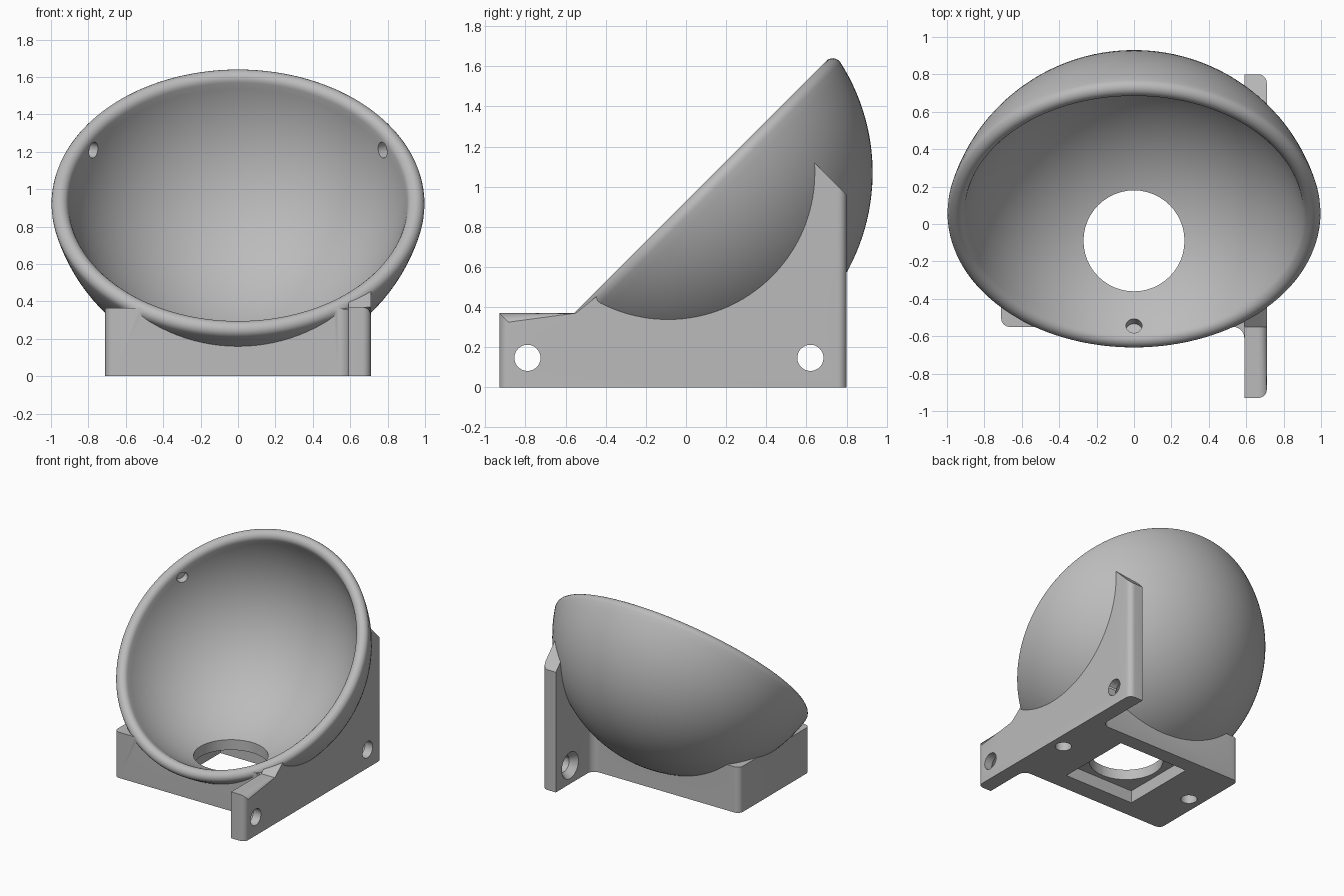
import bpy, bmesh
from math import sin, cos, acos, pi, radians
from mathutils import Vector, Matrix

cube = bpy.data.objects.get("Cube")
if cube:
    bpy.data.objects.remove(cube, do_unlink=True)

grey = bpy.data.materials.new("light_grey")
grey.use_nodes = True
grey.diffuse_color = (0.5, 0.5, 0.5, 1)
grey.node_tree.nodes["Principled BSDF"].inputs["Base Color"].default_value = (0.5, 0.5, 0.5, 1)

CENTRE = Vector((0, -0.09, 1.07))      # centre of the spherical bowl
OUTER, INNER = 1.02, 0.928
MID, TUBE = (OUTER + INNER) / 2, (OUTER - INNER) / 2
TILT = Matrix.Translation(CENTRE) @ Matrix.Rotation(radians(45), 4, 'X')
FLOOR = -0.2                           # solids run below ground, then get trimmed


def finish(bm, name):
    bmesh.ops.recalc_face_normals(bm, faces=bm.faces)
    mesh = bpy.data.meshes.new(name)
    bm.to_mesh(mesh)
    bm.free()
    mesh.materials.append(grey)
    ob = bpy.data.objects.new(name, mesh)
    bpy.context.collection.objects.link(ob)
    return ob


def prism(name, points, vector, rounded=None, radius=0.045):
    """Extrude a polygon; round the edges chosen by a rule."""
    bm = bmesh.new()
    face = bm.faces.new([bm.verts.new(p) for p in points])
    made = bmesh.ops.extrude_face_region(bm, geom=[face], use_keep_orig=True)
    verts = [g for g in made["geom"] if isinstance(g, bmesh.types.BMVert)]
    bmesh.ops.translate(bm, verts=verts, vec=vector)
    bmesh.ops.recalc_face_normals(bm, faces=bm.faces)
    if rounded:
        edges = [e for e in bm.edges if rounded(*[v.co for v in e.verts])]
        bmesh.ops.bevel(bm, geom=edges, offset=radius, segments=6,
                        profile=0.5, affect='EDGES')
    return finish(bm, name)


def block(name, low, high, rounded=None):
    x0, y0, z0 = low
    x1, y1, z1 = high
    return prism(name, [(x0, y0, z0), (x1, y0, z0), (x1, y1, z0), (x0, y1, z0)],
                 (0, 0, z1 - z0), rounded)


def rod(name, start, end, r1, r2=None):
    """Cylinder or cone between two points."""
    start, end = Vector(start), Vector(end)
    bm = bmesh.new()
    turn = (end - start).to_track_quat('Z', 'Y').to_matrix().to_4x4()
    bmesh.ops.create_cone(bm, cap_ends=True, segments=48, radius1=r1,
                          radius2=r1 if r2 is None else r2, depth=(end - start).length,
                          matrix=Matrix.Translation((start + end) / 2) @ turn)
    return finish(bm, name)


def boolean(target, tool, operation='DIFFERENCE'):
    tool.hide_render = True
    mod = target.modifiers.new("join", 'BOOLEAN')
    mod.operation, mod.solver, mod.object = operation, 'EXACT', tool
    bpy.context.view_layer.objects.active = target
    bpy.ops.object.modifier_apply(modifier=mod.name)
    bpy.data.objects.remove(tool, do_unlink=True)


# Bowl: thick spherical shell with a fully rounded rim
theta = acos(0.21 / MID)
steps = 32
arc = [(sin(theta * i / steps), -cos(theta * i / steps)) for i in range(steps + 1)]
profile = [(OUTER * x, OUTER * z) for x, z in arc]
for i in range(1, 10):
    a = theta - pi / 2 + pi * i / 10
    profile.append((MID * arc[-1][0] + TUBE * cos(a), MID * arc[-1][1] + TUBE * sin(a)))
profile += [(INNER * x, INNER * z) for x, z in reversed(arc)]
bm = bmesh.new()
ring = [bm.verts.new((x, 0, z)) for x, z in profile]
edges = [bm.edges.new(pair) for pair in zip(ring, ring[1:])]
bmesh.ops.spin(bm, geom=ring + edges, cent=(0, 0, 0), axis=(0, 0, 1),
               angle=2 * pi, steps=128, use_merge=True)
bmesh.ops.remove_doubles(bm, verts=bm.verts, dist=1e-4)
bmesh.ops.transform(bm, matrix=TILT, verts=bm.verts)
bowl = finish(bm, "bowl_mount")

# Base block under the bowl, with rounded upright corners on its free side
base = block("base_block", (-0.71, -0.55, FLOOR), (0.65, 0.34, 0.365),
             lambda a, b: a.x < -0.7 and b.x < -0.7 and abs(a.z - b.z) > 0.1)

# Side plate with a low tail in front and a tall fin behind
side = [(-0.93, FLOOR), (-0.93, 0.37), (-0.55, 0.37), (-0.45, 0.45),
        (0.63, 1.13), (0.8, 0.96), (0.8, FLOOR)]
plate = prism("side_plate", [(0.59, y, z) for y, z in side], (0.12, 0, 0),
              lambda a, b: min(a.x, b.x) > 0.7 and max(a.z, b.z) > 0
              and (a.y + b.y < -1.4 or a.y + b.y > 1.5))
boolean(base, plate, 'UNION')

# Fillets where the plate meets the block
for y, way, top in ((-0.55, -1, 0.36), (0.34, 1, 0.36)):
    r = 0.06
    pts = [(0.62, y - way * 0.03, FLOOR), (0.62, y + way * r, FLOOR)]
    pts += [(0.59 - r + r * cos(a), y + way * (r - r * sin(a)), FLOOR)
            for a in [pi / 2 * i / 6 for i in range(7)]]
    pts.append((0.59 - r, y - way * 0.03, FLOOR))
    boolean(base, prism("fillet", pts, (0, 0, top - FLOOR)), 'UNION')

# Hollow the base to the middle of the shell, then join the bowl to it
bm = bmesh.new()
bmesh.ops.create_uvsphere(bm, u_segments=96, v_segments=48, radius=MID - 0.01,
                          matrix=Matrix.Translation(CENTRE))
boolean(base, finish(bm, "hollow_cutter"))
boolean(bowl, base, 'UNION')
boolean(bowl, block("floor_cutter", (-2, -2, -1), (2, 2, 0)))

# Round opening and square recess in the underside
boolean(bowl, rod("opening_cutter", (0, CENTRE.y, -0.1), (0, CENTRE.y, 0.5), 0.27))
h = 0.31
boolean(bowl, block("recess_cutter", (-h, CENTRE.y - h, -0.1), (h, CENTRE.y + h, 0.1)))

# Blind screw holes in the underside
for x in (-0.6, 0.6):
    boolean(bowl, rod("screw_cutter", (x, CENTRE.y, -0.1), (x, CENTRE.y, 0.15), 0.06))

# Countersunk holes through the side plate
for y in (-0.79, 0.62):
    boolean(bowl, rod("bolt_cutter", (0.5, y, 0.147), (0.8, y, 0.147), 0.065))
    boolean(bowl, rod("sink_cutter", (0.57, y, 0.147), (0.65, y, 0.147), 0.12, 0.06))

# Three shallow sockets spaced around the inside of the rim
for angle in (-90, 30, 150):
    a, t = radians(angle), acos(-0.25 / INNER)
    d = Vector((sin(t) * cos(a), sin(t) * sin(a), cos(t)))
    boolean(bowl, rod("socket_cutter", TILT @ (d * 0.85), TILT @ (d * 0.98), 0.043))

bpy.ops.object.select_all(action='DESELECT')
bowl.select_set(True)
bpy.context.view_layer.objects.active = bowl
bpy.ops.object.shade_smooth_by_angle(angle=radians(30))
